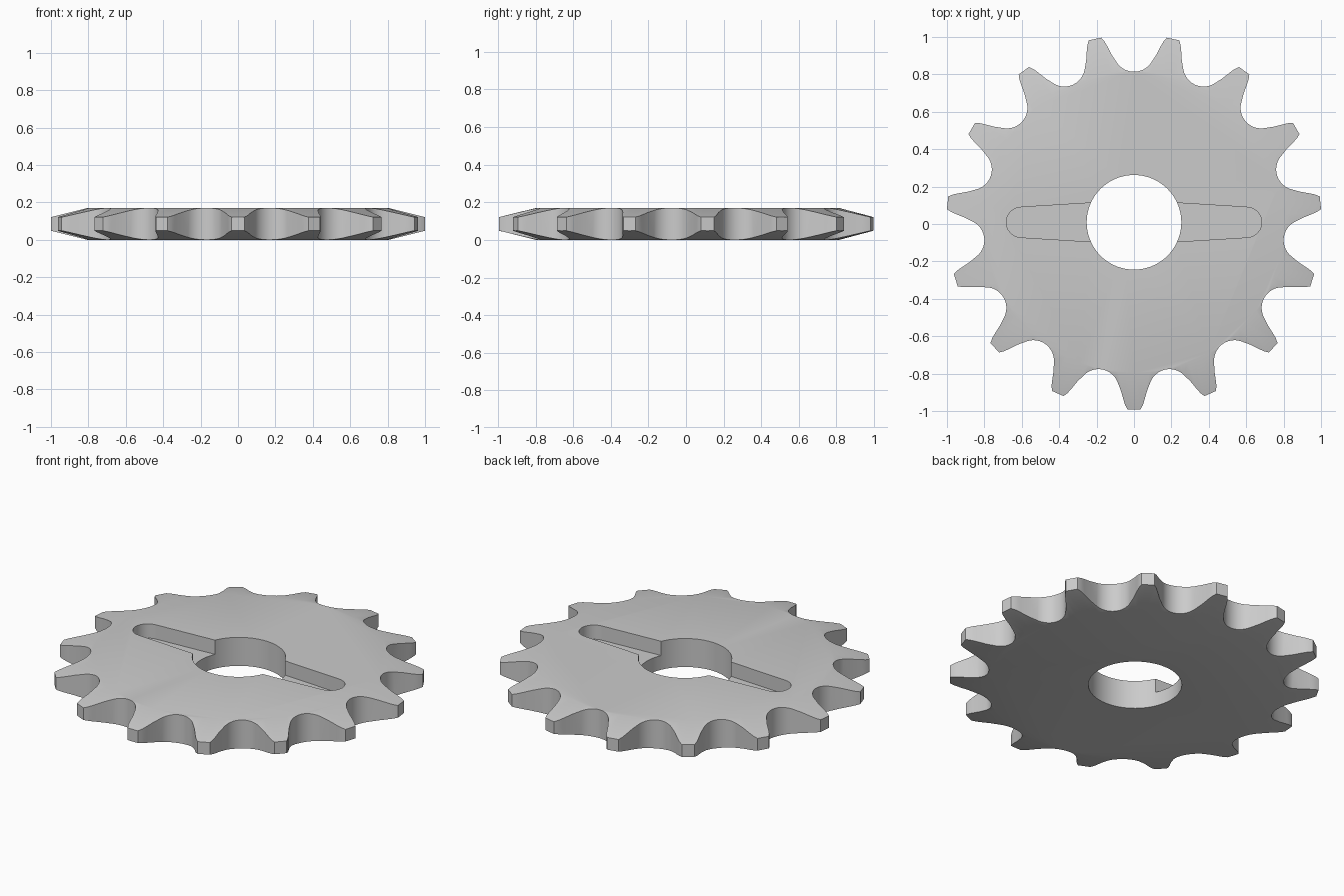
import bpy, bmesh
from math import sin, cos, pi, radians, atan2, hypot

if "Cube" in bpy.data.objects:
    bpy.data.objects.remove(bpy.data.objects["Cube"])

TEETH, THICK, BORE, OFFSET = 15, 0.17, 0.253, 0.009

steel = bpy.data.materials.new("grey steel")
steel.use_nodes = True
grey = (0.6, 0.6, 0.6, 1)
steel.diffuse_color = grey
steel.node_tree.nodes["Principled BSDF"].inputs["Base Color"].default_value = grey


def prism(name, outline, z0, z1):
    """Extrude a flat outline between two heights."""
    bm = bmesh.new()
    face = bm.faces.new([bm.verts.new((x, y, z0)) for x, y in outline])
    top = bmesh.ops.extrude_face_region(bm, geom=[face])["geom"]
    bmesh.ops.translate(bm, vec=(0, 0, z1 - z0),
                        verts=[v for v in top if isinstance(v, bmesh.types.BMVert)])
    return finish(name, bm)


def finish(name, bm):
    bmesh.ops.recalc_face_normals(bm, faces=bm.faces)
    mesh = bpy.data.meshes.new(name)
    bm.to_mesh(mesh)
    bm.free()
    mesh.materials.append(steel)
    obj = bpy.data.objects.new(name, mesh)
    obj.location.y = OFFSET
    bpy.context.collection.objects.link(obj)
    return obj


def cut(target, tool, operation):
    """Apply a boolean and discard the tool."""
    mod = target.modifiers.new("cut", "BOOLEAN")
    mod.operation, mod.object, mod.solver = operation, tool, "EXACT"
    bpy.context.view_layer.objects.active = target
    bpy.ops.object.modifier_apply(modifier=mod.name)
    bpy.data.objects.remove(tool)


# Half tooth: curved flank from the tip, then the round roller seat
half = [(0.034, 1.002), (0.047, 0.978), (0.056, 0.95), (0.070, 0.90)]
pitch, seat, root = 2 * pi / TEETH, 0.11, 0.805
cx, cy = (root + seat) * sin(pitch / 2), (root + seat) * cos(pitch / 2)
for i in range(9):
    a = radians(205 + i * (53 / 8))
    half.append((cx + seat * cos(a), cy + seat * sin(a)))
polar = [(atan2(x, y), hypot(x, y)) for x, y in half]
tooth = [(-a, r) for a, r in reversed(polar[:-1])] + polar
outline = []
for t in range(TEETH):
    for a, r in tooth:
        ang = -pi / 2 + t * pitch + a
        outline.append((r * cos(ang), r * sin(ang)))
sprocket = prism("sprocket", outline, 0, THICK)

# Turned blank that bevels both sides of the teeth
bm = bmesh.new()
profile = [(0, -0.01), (0.765, -0.01), (1.02, 0.053), (1.02, THICK - 0.053),
           (0.765, THICK + 0.01), (0, THICK + 0.01)]
verts = [bm.verts.new((r, 0, z)) for r, z in profile]
edges = [bm.edges.new(pair) for pair in zip(verts, verts[1:])]
bmesh.ops.spin(bm, geom=verts + edges, cent=(0, 0, 0), axis=(0, 0, 1),
               angle=2 * pi, steps=120, use_merge=True)
bmesh.ops.remove_doubles(bm, verts=bm.verts, dist=1e-5)
cut(sprocket, finish("bevel_blank", bm), "INTERSECT")

# Centre bore
circle = [(BORE * cos(i * pi / 36), BORE * sin(i * pi / 36)) for i in range(72)]
cut(sprocket, prism("bore_cutter", circle, -0.1, 0.3), "DIFFERENCE")

# Two tapered, round-ended slots sunk half way into the top
for side in (1, -1):
    slot = [(0.1, -0.112), (0.1, 0.112)]
    for i in range(13):
        a = pi / 2 - i * pi / 12
        slot.append((0.602 + 0.081 * cos(a), 0.081 * sin(a)))
    slot = [(side * x, y) for x, y in slot]
    cut(sprocket, prism("slot_cutter", slot, THICK / 2, 0.3), "DIFFERENCE")

for o in bpy.context.selected_objects:
    o.select_set(False)
sprocket.select_set(True)
bpy.context.view_layer.objects.active = sprocket
bpy.ops.object.shade_smooth_by_angle(angle=radians(30))
